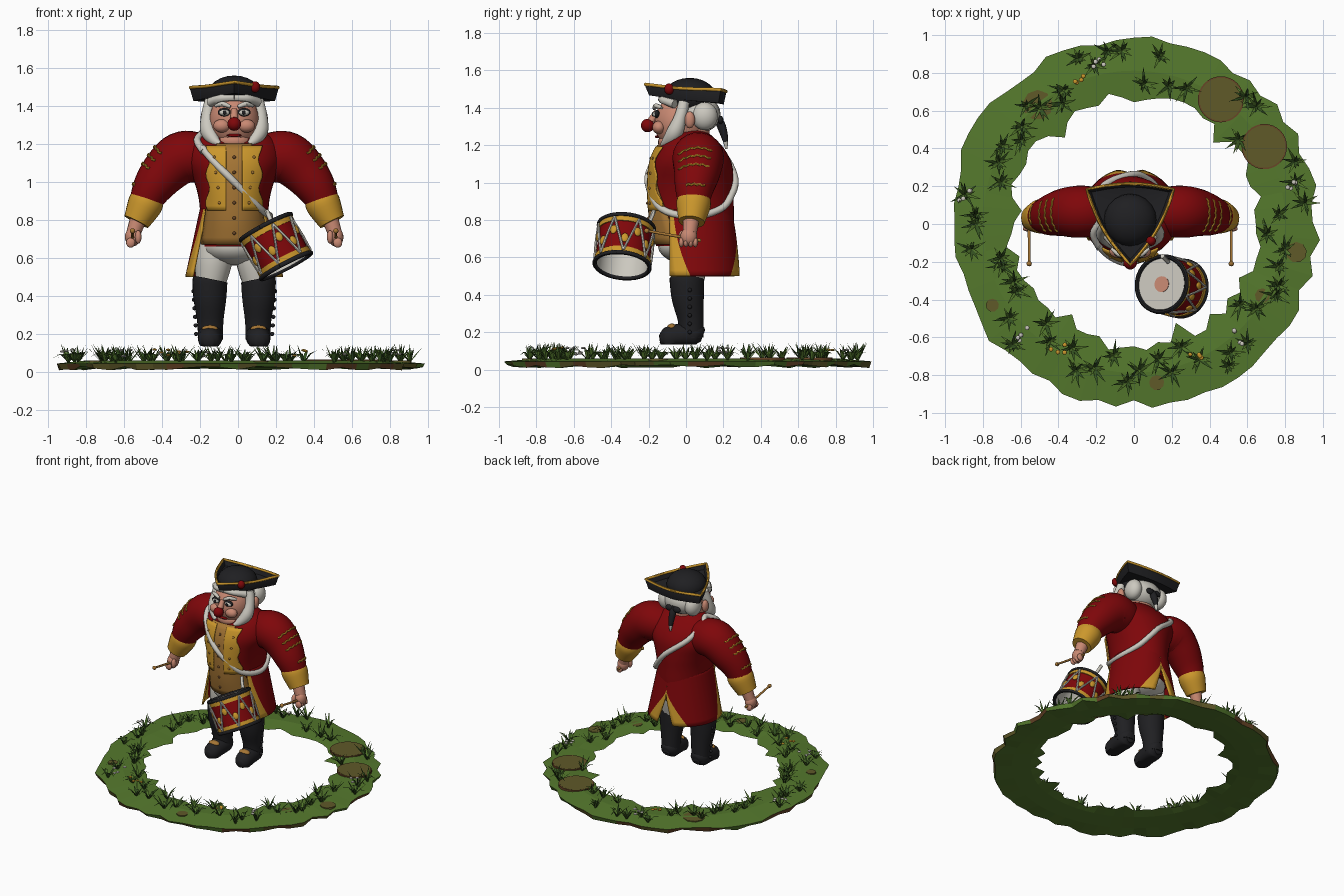
import bpy, bmesh, random
from math import sin, cos, pi, asin, radians
from mathutils import Vector, Matrix

random.seed(4)
if "Cube" in bpy.data.objects:
    bpy.data.objects.remove(bpy.data.objects["Cube"])

CX = -0.02  # centre line of the figure


def material(name, r, g, b):
    m = bpy.data.materials.new(name)
    m.use_nodes = True
    m.diffuse_color = (r, g, b, 1)
    m.node_tree.nodes["Principled BSDF"].inputs["Base Color"].default_value = (r, g, b, 1)
    return m


RED = material("coat red", .21, .002, .003)
GOLD = material("gold trim", .6, .31, .025)
BLACK = material("black leather", .014, .014, .016)
WHITE = material("off white", .6, .58, .52)
SKIN = material("skin", .58, .25, .17)
OCHRE = material("ochre cloth", .38, .18, .035)
GRASS = material("grass green", .09, .19, .026)
BLADE = material("blade green", .035, .085, .015)
EARTH = material("olive earth", .115, .1, .022)
RUST = material("rust brown", .14, .06, .02)


# ---- helpers ----
def finish(name, bm, mats, rule=None, smooth=True, matrix=None, thick=0):
    if matrix:
        bm.transform(matrix)
    bmesh.ops.recalc_face_normals(bm, faces=bm.faces)
    for f in bm.faces:
        f.material_index = rule(f.calc_center_median()) if rule else f.material_index
    me = bpy.data.meshes.new(name)
    bm.to_mesh(me)
    bm.free()
    for m in mats if isinstance(mats, list) else [mats]:
        me.materials.append(m)
    if smooth:
        me.shade_smooth()
        me.set_sharp_from_angle(angle=radians(45))
    ob = bpy.data.objects.new(name, me)
    bpy.context.collection.objects.link(ob)
    if thick:
        mod = ob.modifiers.new("thickness", "SOLIDIFY")
        mod.thickness, mod.offset = thick, 0


def surf(name, rows, mats, ring=True, cap=True, column=None, **kw):
    """Skin a list of point rows."""
    bm = bmesh.new()
    vs = [[bm.verts.new(p) for p in row] for row in rows]
    n = len(rows[0])
    for a, b in zip(vs, vs[1:]):
        for i in range(n if ring else n - 1):
            j = (i + 1) % n
            f = bm.faces.new((a[i], a[j], b[j], b[i]))
            f.material_index = column(i) if column else 0
    if ring and cap:
        bm.faces.new(vs[0])
        bm.faces.new(vs[-1])
    finish(name, bm, mats, **kw)


def smooth_path(pts, n=5):
    pts = [Vector(p) for p in pts]
    ext = [pts[0]] + pts + [pts[-1]]
    out = []
    for a, b, c, d in zip(ext, ext[1:], ext[2:], ext[3:]):
        for k in range(n):
            t = k / n
            out.append(b + (c - a) * t / 2 + (a * 2 - b * 5 + c * 4 - d) * t * t / 2
                       + (b * 3 - a - c * 3 + d) * t ** 3 / 2)
    return out + [pts[-1]]


def sweep(name, pts, mats, n=5, sides=16, flat=None, **kw):
    """Round tube through (x, y, z, radius) points."""
    path = smooth_path(pts, n)
    pos = [p.to_3d() for p in path]
    normal, rows = Vector((.13, 1, .21)), []
    for i, p in enumerate(pos):
        t = (pos[min(i + 1, len(pos) - 1)] - pos[max(i - 1, 0)]).normalized()
        normal = (normal - t * normal.dot(t)).normalized()
        side = t.cross(normal)
        row = [p + (normal * cos(a) + side * sin(a)) * path[i][3]
               for a in (2 * pi * k / sides for k in range(sides))]
        if flat:
            for v in row:
                v.z = max(v.z, flat)
        rows.append(row)
    surf(name, rows, mats, **kw)


def ball(name, loc, size, mat, matrix=Matrix()):
    bm = bmesh.new()
    bmesh.ops.create_uvsphere(bm, u_segments=20, v_segments=12, radius=1)
    size = size if isinstance(size, tuple) else (size,) * 3
    finish(name, bm, mat, matrix=matrix @ Matrix.Translation(loc) @ Matrix.Diagonal((*size, 1)))


def disc(name, loc, r, h, mat, matrix=Matrix(), sides=32):
    bm = bmesh.new()
    bmesh.ops.create_cone(bm, cap_ends=True, segments=sides, radius1=r, radius2=r, depth=h)
    finish(name, bm, mat, matrix=matrix @ Matrix.Translation(loc))


# ---- coat body: rows of z, centre y, half width, half depth ----
BODY = smooth_path([(.66, .04, .18, .2), (.78, .035, .178, .22), (.9, .03, .185, .225), (1, .03, .21, .225),
                    (1.1, .03, .25, .215), (1.18, .025, .24, .18), (1.24, .02, .19, .13), (1.28, .02, .1, .08)])


def body(phi, z, off=0):
    """Point on the coat: phi runs from the front round the left side."""
    for a, b in zip(BODY, BODY[1:]):
        if z <= b[0]:
            break
    _, cy, rx, ry = a.lerp(b, min(1, max(0, (z - a[0]) / (b[0] - a[0]))))
    return Vector((CX + (rx + off) * sin(phi), cy - (ry + off) * cos(phi), z)), rx


surf("coat_body", [[body(2 * pi * k / 40, r[0])[0] for k in range(40)] for r in BODY], RED)


def panel(name, z0, z1, left, right, off, mat):
    rows = []
    for i in range(15):
        t = i / 14
        z = z0 + (z1 - z0) * t
        rx = body(0, z)[1]
        xs = [left(t) + (right(t) - left(t)) * k / 12 for k in range(13)]
        rows.append([body(asin(max(-1, min(1, x / rx))), z, off)[0] for x in xs])
    surf(name, rows, mat, ring=False, thick=.009)


panel("waistcoat", .67, 1.2, lambda t: .08 * t - .17, lambda t: .17 - .08 * t, .006, OCHRE)
for k in range(6):
    ball("waistcoat_button", body(0, .73 + .08 * k, .01)[0], .009, RUST)

# ---- strap, wound over one shoulder and round the waist ----
turns = [(-.75, 1.18), (-.4, 1.1), (0, 1), (.8, .86), (1.6, .82), (2.3, .86), (2.7, .93), (3.1, 1.02), (3.7, 1.14),
         (4.2, 1.23), (4.7, 1.26), (5.2, 1.22), (5.6, 1.16)]
sweep("drum_strap", [(*body(p, z, .008)[0], .019) for p, z in turns], WHITE, sides=10)

for side, s in (("left", 1), ("right", -1)):
    def at(d, y, z, *r):
        return (CX + s * d, y, z, *r)

    # lapel with a scalloped outer edge
    def edge(t):
        return s * (.13 + .01 * sin(t * 14))

    panel(side + "_lapel", .85, 1.19, lambda t: s * .04, edge, .013, GOLD)
    for k in range(4):
        ball("lapel_button", body(s * .4, .89 + .08 * k, .016)[0], .008, OCHRE)

    # coat skirt with turned back gold corners
    rows = []
    for i in range(13):
        t = i / 12
        front, back = 1 + .05 * t, pi - .26 * max(0, t - .45) / .55
        g = (.05 + .2 * t * t, 1 - .36 * max(0, t - .35))
        us = [g[0] * k / 3 for k in range(3)] + [g[0] + (g[1] - g[0]) * k / 14 for k in range(15)]
        us += [g[1] + (1 - g[1]) * k / 3 for k in (1, 2, 3)]
        rows.append([at((.172 + .08 * t) * sin(p), .03 + .01 * t - (.212 + .038 * t) * cos(p), .87 - .37 * t)
                     for p in (front + (back - front) * u for u in us)])
    surf(side + "_coat_skirt", rows, [RED, GOLD], ring=False, thick=.012,
         column=lambda i: int(i < 3 or i > 16))

    # sleeve with braid stripes
    arm = [at(.12, .06, 1.12, .11), at(.2, .065, 1.13, .132), at(.28, .065, 1.125, .138), at(.36, .06, 1.06, .125),
           at(.43, .045, .97, .105), at(.485, .04, .86, .075)]
    sweep(side + "_sleeve", arm, RED, sides=24)
    path = smooth_path(arm)
    for i, first in ((13, -6), (15, -6), (17, -6), (21, -3)):
        c, t = path[i].to_3d(), (path[i + 1] - path[i - 1]).to_3d().normalized()
        out = t.cross(Vector((0, s, 0)))
        out *= 1 if out.x * s > 0 else -1
        sweep(side + "_sleeve_stripe", [(*(c + (out * cos(q) + Vector((0, sin(q), 0))) * (path[i].w + .001)
                                           + t * .008 * (k % 2)), .006)
                                        for k, q in ((k, .15 * k) for k in range(first, 5))], GOLD, n=2, sides=6)
    sweep(side + "_cuff", [at(.45, .045, .925, .084), at(.47, .04, .88, .092), at(.515, .03, .79, .07)], GOLD, sides=24)

    # fist and drumstick
    sweep(side + "_wrist", [at(.5, .03, .82, .045), at(.53, .02, .73, .038)], SKIN)
    ball(side + "_fist", at(.535, .015, .71), (.04, .045, .05), SKIN)
    for k in range(4):
        ball(side + "_finger", at(.545, -.025 + .025 * k, .68), (.024, .014, .026), SKIN)
    ball(side + "_thumb", at(.505, -.02, .71), (.017, .02, .035), SKIN)
    sweep(side + "_drumstick", [at(.535, .08, .69, .009), at(.535, -.2, .74, .007)], OCHRE, sides=8)
    ball(side + "_stick_tip", at(.535, -.21, .742), .014, OCHRE)

    # breeches leg, boot, buckle, buttons
    sweep(side + "_breeches", [at(.1, .03, .7, .1), at(.11, .02, .58, .1), at(.125, .015, .46, .078)], WHITE)
    sweep(side + "_boot", [at(.126, .005, .485, .092), at(.128, .005, .465, .092), at(.128, .01, .38, .086),
                           at(.126, .025, .27, .07), at(.125, .03, .17, .065)], BLACK, sides=20)
    sweep(side + "_boot_foot", [at(.125, .09, .18, .035), at(.125, .05, .19, .065), at(.128, -.05, .18, .063),
                                at(.132, -.11, .165, .055), at(.134, -.14, .16, .025)], BLACK, flat=.135)
    ball(side + "_boot_buckle", at(.128, -.075, .228), (.042, .025, .018), OCHRE)
    for k in range(6):
        ball(side + "_boot_button", at(.2 + .003 * k, .02, .2 + .045 * k), .011, BLACK)

    # whisker, hair puff, ear, cheek, eye and brow
    sweep(side + "_whisker", [at(.125, -.01, 1.43, .03), at(.14, -.03, 1.35, .034), at(.135, -.06, 1.27, .044),
                              at(.105, -.1, 1.22, .03), at(.075, -.13, 1.2, .01)], WHITE)
    ball(side + "_hair_puff", at(.11, .1, 1.355), (.055, .07, .075), WHITE)
    ball(side + "_ear", at(.155, .02, 1.335), (.022, .028, .045), SKIN)
    ball(side + "_cheek", at(.065, -.145, 1.295), (.045, .035, .035), SKIN)
    ball(side + "_eye_rim", at(.052, -.157, 1.367), (.034, .016, .022), BLACK)
    ball(side + "_eye", at(.052, -.163, 1.365), (.027, .016, .016), WHITE)
    ball(side + "_pupil", at(.05, -.177, 1.365), (.01, .006, .012), BLACK)
    sweep(side + "_brow", [at(.02, -.17, 1.395, .009), at(.06, -.16, 1.41, .014), at(.1, -.13, 1.4, .008)], WHITE, sides=8)
    sweep(side + "_fringe", [at(0, -.13, 1.445, .02), at(.07, -.12, 1.44, .02), at(.125, -.06, 1.42, .025)], WHITE, sides=8)
    ball(side + "_bow_loop", at(.03, .185, 1.335), (.032, .015, .022), BLACK)

# ---- hips and head ----
ball("breeches_hips", (CX, .03, .66), (.18, .18, .1), WHITE)
sweep("neck", [(CX, .03, 1.22, .1), (CX, .02, 1.34, .1)], SKIN)
ball("head", (CX, -.03, 1.32), (.135, .14, .15), SKIN)
ball("chin", (CX, -.09, 1.215), (.085, .06, .05), SKIN)
ball("nose", (CX, -.205, 1.305), .036, RED)
sweep("nose_bridge", [(CX, -.155, 1.38, .016), (CX, -.185, 1.33, .022)], SKIN)
ball("mouth", (CX, -.155, 1.245), (.04, .012, .008), RED)
ball("back_hair", (CX, .07, 1.365), (.14, .115, .1), WHITE)
sweep("pigtail", [(CX, .165, 1.35, .02), (CX, .19, 1.3, .024), (CX, .21, 1.23, .016), (CX, .215, 1.18, .006)],
      [BLACK, WHITE], rule=lambda c: int(c.z < 1.215))


# ---- three cornered hat ----
def brim(k, size, z, tilt, lift, tri=1):
    a = 2 * pi * k / 72
    q = (a + pi / 3) % (2 * pi / 3) - pi / 3
    r = size * (.165 / cos(.87 * q) if tri else 1)
    x, y = CX + r * sin(a), .05 + r * cos(a)
    return x, y, z - tilt * y + lift * (q / 1.05) ** 2


layers = [(.12, 1.44, .1, 0, 0), (.92, 1.44, .11, .005), (1, 1.495, .07, .008), (.97, 1.505, .07, .008),
          (.88, 1.47, .08, .005), (.1, 1.46, .1, 0, 0)]
surf("hat_brim", [[brim(k, *row) for k in range(72)] for row in layers], BLACK)
sweep("hat_trim", [(*brim(k, .99, 1.502, .07, .008), .009) for k in range(73)], GOLD, n=1, sides=8)
ball("hat_crown", (CX, .02, 1.46), (.14, .14, .1), BLACK)
ball("hat_rosette", (.09, -.09, 1.5), (.026, .026, .03), RED)

# ---- drum, open below, built upright then tilted ----
up = Vector((-.46, .1, .88))
DRUM = Matrix.Translation((.2, -.33, .66)) @ up.to_track_quat("Z", "Y").to_matrix().to_4x4()


def drum_wall(name, r, z0, z1, mat, inner):
    profile = [(inner, z0), (r, z0), (r, z1), (inner, z1)]
    surf(name, [[(p * cos(a), p * sin(a), z) for a in (pi * k / 20 for k in range(40))] for p, z in profile],
         mat, cap=False, matrix=DRUM)


drum_wall("drum_shell", .145, -.11, .11, RED, .138)
drum_wall("drum_lining", .1375, -.115, .1, WHITE, .1375)
for name, e in (("top", 1), ("bottom", -1)):
    drum_wall("drum_" + name + "_band", .151, e * .091 - .014, e * .091 + .014, GOLD, .14)
    sweep("drum_" + name + "_hoop", [(*(DRUM @ Vector((.148 * cos(a), .148 * sin(a), e * .115))), .012)
                                     for a in (pi * k / 20 for k in range(41))], BLACK, n=1, sides=8)
disc("drum_head", (0, 0, .108), .142, .012, WHITE, DRUM, 40)
disc("drum_head_spot", (0, 0, .115), .042, .006, SKIN, DRUM)
for k in range(14):
    a, b, e = pi * k / 7, pi * (k + 1) / 7, .1 if k % 2 else -.1
    ends = [(.153 * cos(q), .153 * sin(q), z) for q, z in ((a, e), ((a + b) / 2, 0), (b, -e))]
    sweep("drum_rope", [(*(DRUM @ Vector(p)), .007) for p in ends], WHITE, n=3, sides=6)
    ball("drum_ornament", (.149, 0, .25 * e), (.01, .02, .026), GOLD, DRUM @ Matrix.Rotation(a, 4, "Z"))
sweep("drum_hanger", [(.15, -.17, .85, .012), (.18, -.2, .78, .012)], WHITE, sides=8)

# ---- grass ring with a ragged inner edge ----
rows = []
for k in range(64):
    a = 2 * pi * k / 64
    inner = random.uniform(.63, .69) - (.09 if k in (8, 23, 31, 42, 52) else 0)
    outer, dip = random.uniform(.94, .995), random.uniform(.008, .03)
    rows.append([(r * cos(a), r * sin(a) + .012, z) for r, z in
                 ((inner, .05), (.8, .06), (outer, .044), (outer - .012, dip), (.85, .022), (.72, .035))])
surf("grass_ring", rows + rows[:1], [GRASS, EARTH, RUST], cap=False, smooth=False,
     column=lambda i: random.choice((0, 1, 1, 2)) if i == 2 else 0)
for x, y, r in ((.46, .66, .122), (.69, .41, .12)):
    disc("round_patch_rim", (x, y, .055), r, .018, RUST)
    disc("round_patch", (x, y, .056), r - .008, .018, EARTH)
for x, y, r in ((-.51, .63, .08), (-.75, -.43, .035), (.86, -.15, .055), (.68, -.38, .04), (.12, -.84, .04)):
    disc("earth_patch", (x, y, .053), r, .012, EARTH, sides=9)

# ---- grass tufts and small flowers ----
bm = bmesh.new()
for k in range(60):
    a, r = 2 * pi * (k + random.random() * .7) / 60, random.uniform(.7, .92)
    root = Vector((r * cos(a), r * sin(a) + .015, .05))
    if min((root.xy - Vector(c)).length for c in ((.46, .66), (.69, .41))) < .13:
        continue
    for j in range(10):
        q, spread = 2 * pi * (j + random.random()) / 10, random.uniform(.03, .095)
        out, across = Vector((cos(q), sin(q), 0)), Vector((-sin(q), cos(q), 0)) * .007
        knee = root + out * spread * .5 + Vector((0, 0, .045))
        tip = root + out * spread + Vector((0, 0, random.uniform(.02, .1)))
        v = [bm.verts.new(p) for p in (root - across, root + across, knee + across, tip, knee - across)]
        shade = int(j % 3 == 0)
        for f in ((v[0], v[1], v[2], v[4]), (v[4], v[2], v[3])):
            bm.faces.new(f).material_index = shade
finish("grass_tufts", bm, [BLADE, GRASS], smooth=False)
for x, y, mat in ((-.28, .76, GOLD), (-.4, -.65, GOLD), (.33, -.68, GOLD), (-.89, .14, WHITE),
                  (.57, -.6, WHITE), (.82, .2, WHITE), (-.2, .87, WHITE), (-.6, -.58, WHITE)):
    for k in range(4):
        spot = (x + random.uniform(-.04, .04), y + random.uniform(-.04, .04), random.uniform(.08, .12))
        ball("flower", spot, (.012, .012, .006), mat)
